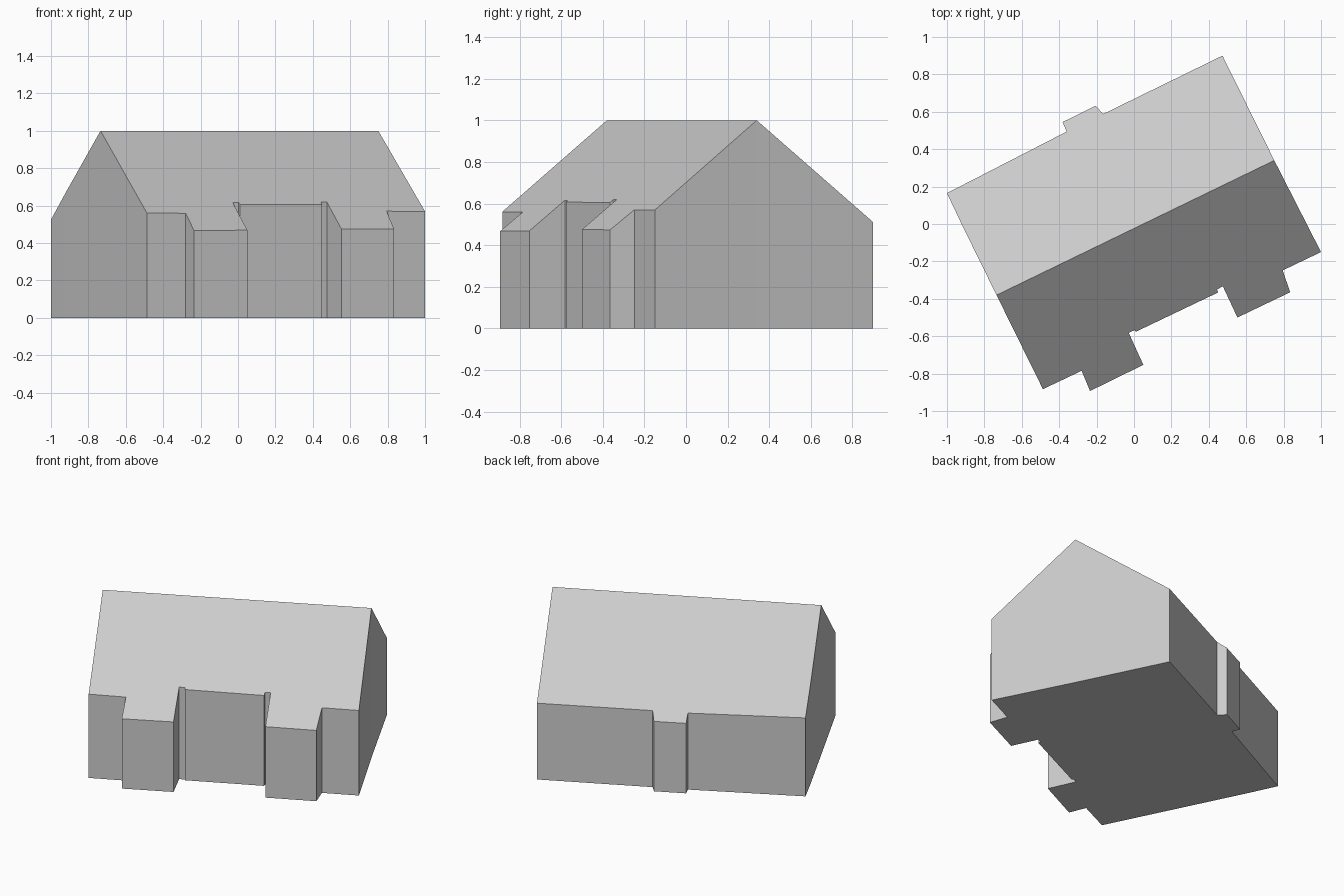
import bpy, bmesh
from mathutils import Vector

cube = bpy.data.objects.get("Cube")
if cube:
    bpy.data.objects.remove(cube, do_unlink=True)

grey = bpy.data.materials.new("plain grey")
colour = (0.6, 0.6, 0.6, 1)
grey.use_nodes = True
grey.diffuse_color = colour
grey.node_tree.nodes["Principled BSDF"].inputs["Base Color"].default_value = colour

# Ridge line and roof pitch
ridge_a, ridge_b = Vector((-0.735, -0.38, 1)), Vector((0.75, 0.34, 1))
along = (ridge_b - ridge_a).normalized()
across = Vector((along.y, -along.x, 0))
PITCH = 0.784

# Footprint, anticlockwise from the front left corner
footprint = [
    (-0.487, -0.883), (-0.28, -0.785),
    (-0.235, -0.893), (0.05, -0.753), (-0.028, -0.582),    # front left bay
    (0.004, -0.567), (0.01, -0.576), (0.45, -0.366), (0.444, -0.35),
    (0.475, -0.333), (0.553, -0.5), (0.835, -0.365), (0.795, -0.248),  # front right bay
    (1, -0.15), (0.75, 0.34), (0.473, 0.9),
    (-0.165, 0.588), (-0.205, 0.632), (-0.382, 0.545), (-0.36, 0.494),  # rear bay
    (-1, 0.165), (-0.922, 0), (-0.735, -0.38),
]


def roof_height(co):
    return 1 - PITCH * abs((co - ridge_a).dot(across))


def build(name, keep):
    """Extrude the footprint, shape its top into a gable, keep chosen faces."""
    bm = bmesh.new()
    floor = bm.faces.new([bm.verts.new((x, y, 0)) for x, y in footprint])
    top = bmesh.ops.extrude_face_region(bm, geom=[floor], use_keep_orig=True)["geom"]
    verts = [v for v in top if isinstance(v, bmesh.types.BMVert)]
    for v in verts:
        v.co.z = 1
    # Split the flat top along the ridge
    lid = [f for f in top if isinstance(f, bmesh.types.BMFace)]
    ends = [min(verts, key=lambda v: (v.co - r).length) for r in (ridge_a, ridge_b)]
    bmesh.utils.face_split(lid[0], ends[0], ends[1])
    for v in verts:
        v.co.z = roof_height(v.co)
    bmesh.ops.recalc_face_normals(bm, faces=bm.faces)
    bm.normal_update()
    bmesh.ops.delete(bm, geom=[f for f in bm.faces if not keep(f)], context="FACES")
    mesh = bpy.data.meshes.new(name)
    bm.to_mesh(mesh)
    bm.free()
    mesh.materials.append(grey)
    bpy.context.collection.objects.link(bpy.data.objects.new(name, mesh))


# Walls with the floor, and the two roof slopes
build("walls_and_floor", lambda f: f.normal.z < 0.3)
build("gable_roof", lambda f: f.normal.z >= 0.3)
